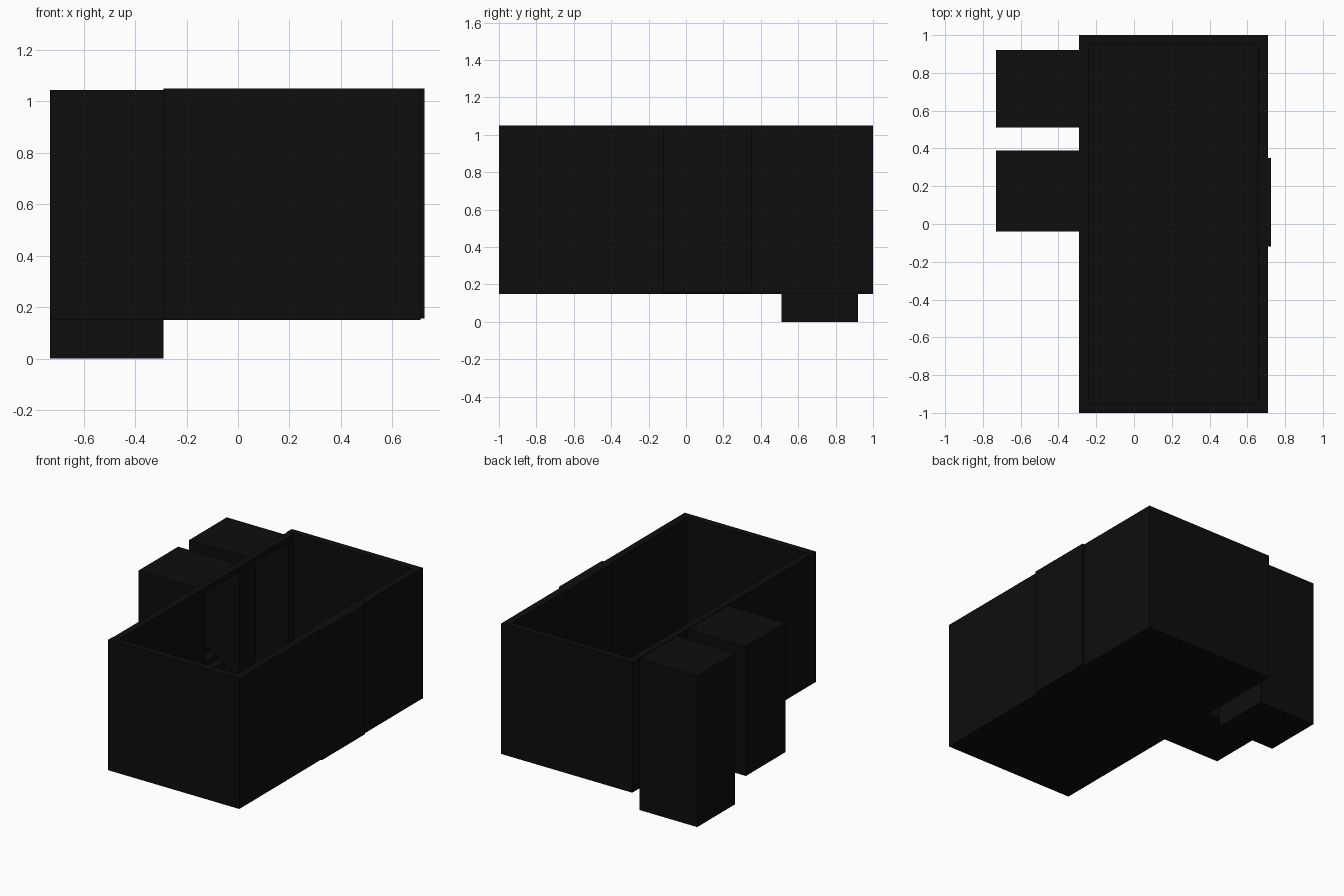
import bpy
import bmesh

if "Cube" in bpy.data.objects:
    bpy.data.objects.remove(bpy.data.objects["Cube"], do_unlink=True)

# Single near-black material
black = bpy.data.materials.new("near_black")
black.use_nodes = True
tone = (0.004, 0.004, 0.004, 1)
black.diffuse_color = tone
black.node_tree.nodes["Principled BSDF"].inputs["Base Color"].default_value = tone


def build(name, boxes):
    """One object made of boxes, each given as x, y and z ranges."""
    bm = bmesh.new()
    for xr, yr, zr in boxes:
        verts = bmesh.ops.create_cube(bm, size=1)["verts"]
        for v in verts:
            v.co = [r[0] + (c + 0.5) * (r[1] - r[0]) for r, c in zip((xr, yr, zr), v.co)]
    mesh = bpy.data.meshes.new(name)
    bm.to_mesh(mesh)
    bm.free()
    mesh.materials.append(black)
    ob = bpy.data.objects.new(name, mesh)
    bpy.context.collection.objects.link(ob)
    return ob


# Main room dimensions
X0, X1, BASE, TOP = -0.29, 0.71, 0.15, 1.05
FLOOR = BASE + 0.03
T = 0.05
IN = X0 + T
LINTEL = 1.01
ROOF = 1.043
BACK = -0.73
W = 0.03

# Stairwells: y range and bottom height
NEAR = (-0.04, 0.39)
FAR = (0.51, 0.92)
near_door = (NEAR[0] + W, NEAR[1] - W)
far_door = (FAR[0] + W, FAR[1] - W)

build("room_floor", [((X0, X1), (-1, 1), (BASE, FLOOR))])
build("front_wall", [((X0, X1), (-1, -1 + T), (FLOOR, TOP))])
build("back_wall", [((X0, X1), (1 - T, 1), (FLOOR, TOP))])

# Long wall split around the sliding door
DOOR = (-0.12, 0.35)
build("left_wall", [((X1 - T, X1), (-1 + T, DOOR[0]), (FLOOR, TOP)),
                    ((X1 - T, X1), (DOOR[1], 1 - T), (FLOOR, TOP))])
build("wide_door", [((X1 - T - 0.01, 0.725), DOOR, (BASE + 0.005, TOP))])

# Long wall with two openings to the stairwells
piers = [(-1 + T, near_door[0]), (near_door[1], far_door[0]), (far_door[1], 1 - T)]
build("right_wall", [((X0, IN), p, (FLOOR, LINTEL)) for p in piers]
      + [((X0, IN), (-1 + T, 1 - T), (LINTEL, TOP - 0.003))])


def stairwell(name, yr, bottom):
    """Hollow closed shaft, open only toward the room."""
    a, b = yr
    inner = (a + W, b - W)
    boxes = [((BACK, X0), (a, a + W), (bottom, ROOF)),
             ((BACK, X0), (b - W, b), (bottom, ROOF)),
             ((BACK, BACK + W), inner, (bottom, ROOF)),
             ((BACK + W, X0), inner, (bottom, bottom + W)),
             ((BACK + W, X0), inner, (ROOF - W, ROOF))]
    if bottom < BASE:
        boxes.append(((X0 - W, X0), inner, (bottom + W, FLOOR)))
    build(name, boxes)


stairwell("near_stairwell", NEAR, BASE)
stairwell("far_stairwell", FAR, 0)

# Rising steps in the near shaft
STEPS = 8
run = (IN - BACK - W) / STEPS
build("rising_steps", [((IN - (i + 1) * run, IN - i * run), near_door,
                        (FLOOR, 0.28 + i * 0.04)) for i in range(STEPS)])

# Sinking steps in the far shaft
DOWN = 4
run = 0.08
build("sinking_steps", [((X0 - W - (i + 1) * run, X0 - W - i * run), far_door,
                         (W, FLOOR - (i + 1) * 0.03)) for i in range(DOWN)])
